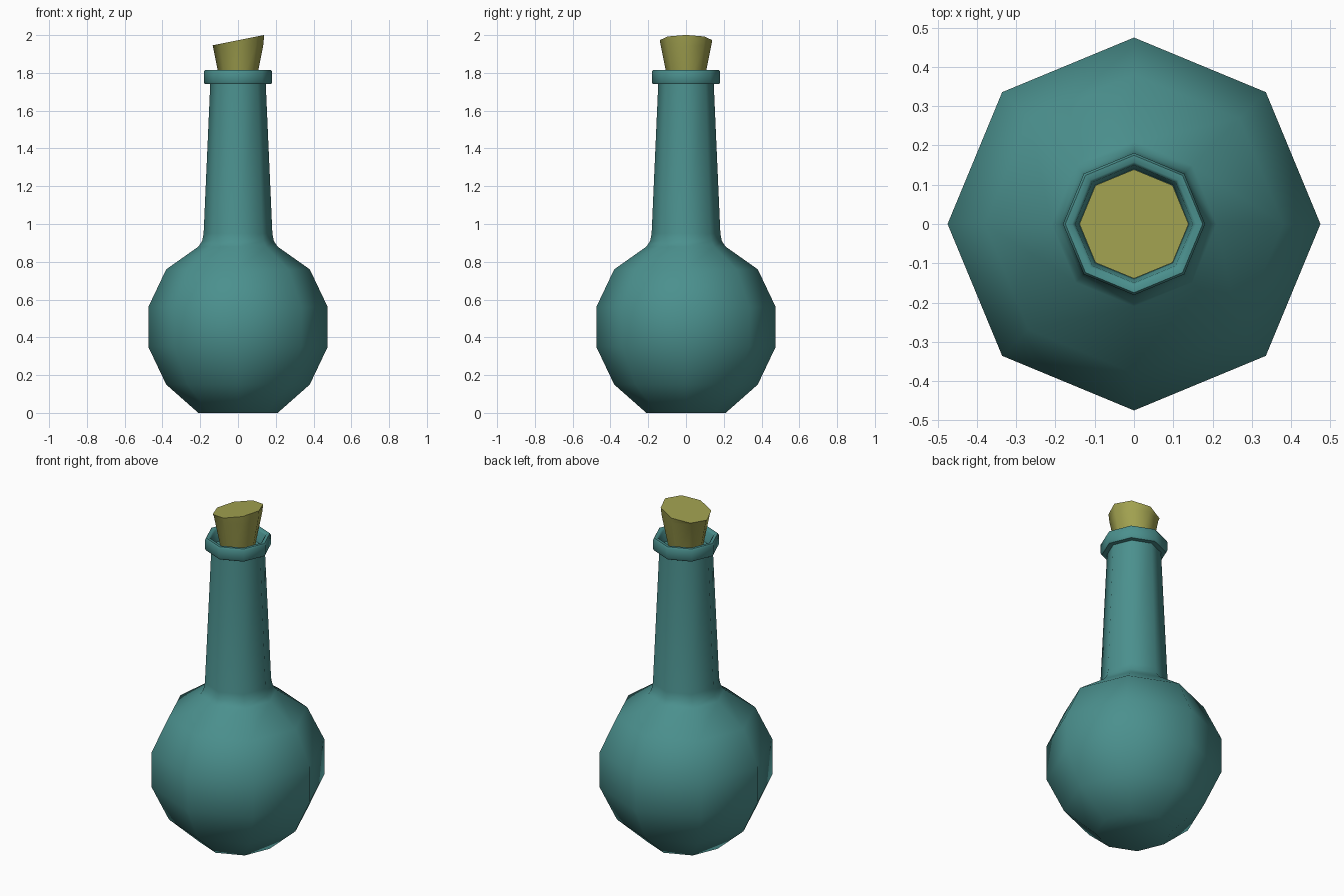
import bpy, bmesh
from math import cos, sin, pi, radians

if "Cube" in bpy.data.objects:
    bpy.data.objects.remove(bpy.data.objects["Cube"])

SIDES = 8


def lathe(name, profile, color, tilt=0.0):
    """Revolve (radius, z) points into a closed eight-sided solid; tilt slants the last ring."""
    bm = bmesh.new()
    rings = []
    for i, (r, z) in enumerate(profile):
        slope = tilt if i == len(profile) - 1 else 0.0
        ring = []
        for k in range(SIDES):
            a = 2 * pi * k / SIDES
            x, y = r * cos(a), r * sin(a)
            ring.append(bm.verts.new((x, y, z + slope * x)))
        rings.append(ring)
    for low, high in zip(rings, rings[1:]):
        for k in range(SIDES):
            n = (k + 1) % SIDES
            bm.faces.new((low[k], low[n], high[n], high[k]))
    bm.faces.new(rings[0][::-1])
    bm.faces.new(rings[-1])
    bmesh.ops.recalc_face_normals(bm, faces=bm.faces)
    mesh = bpy.data.meshes.new(name)
    bm.to_mesh(mesh)
    bm.free()
    obj = bpy.data.objects.new(name, mesh)
    bpy.context.collection.objects.link(obj)
    mat = bpy.data.materials.new(name + "_material")
    mat.diffuse_color = color
    mat.use_nodes = True
    mat.node_tree.nodes["Principled BSDF"].inputs["Base Color"].default_value = mat.diffuse_color
    mesh.materials.append(mat)
    bpy.ops.object.select_all(action='DESELECT')
    obj.select_set(True)
    bpy.context.view_layer.objects.active = obj
    bpy.ops.object.shade_smooth_by_angle(angle=radians(60))
    return obj


# Round flask, tapered neck, collar and recessed mouth
lathe("bottle", [
    (0.21, 0.0), (0.38, 0.15), (0.475, 0.35), (0.475, 0.56), (0.38, 0.76),
    (0.21, 0.88), (0.19, 0.91), (0.182, 0.95), (0.147, 1.74),
    (0.175, 1.74), (0.181, 1.75), (0.181, 1.805), (0.175, 1.815),
    (0.158, 1.815), (0.15, 1.805), (0.14, 1.74),
], (0.07, 0.28, 0.27, 1))

# Flared cork with a slanted top
lathe("cork", [(0.085, 1.70), (0.133, 1.942), (0.139, 1.973)],
      (0.36, 0.36, 0.08, 1), tilt=0.2)
